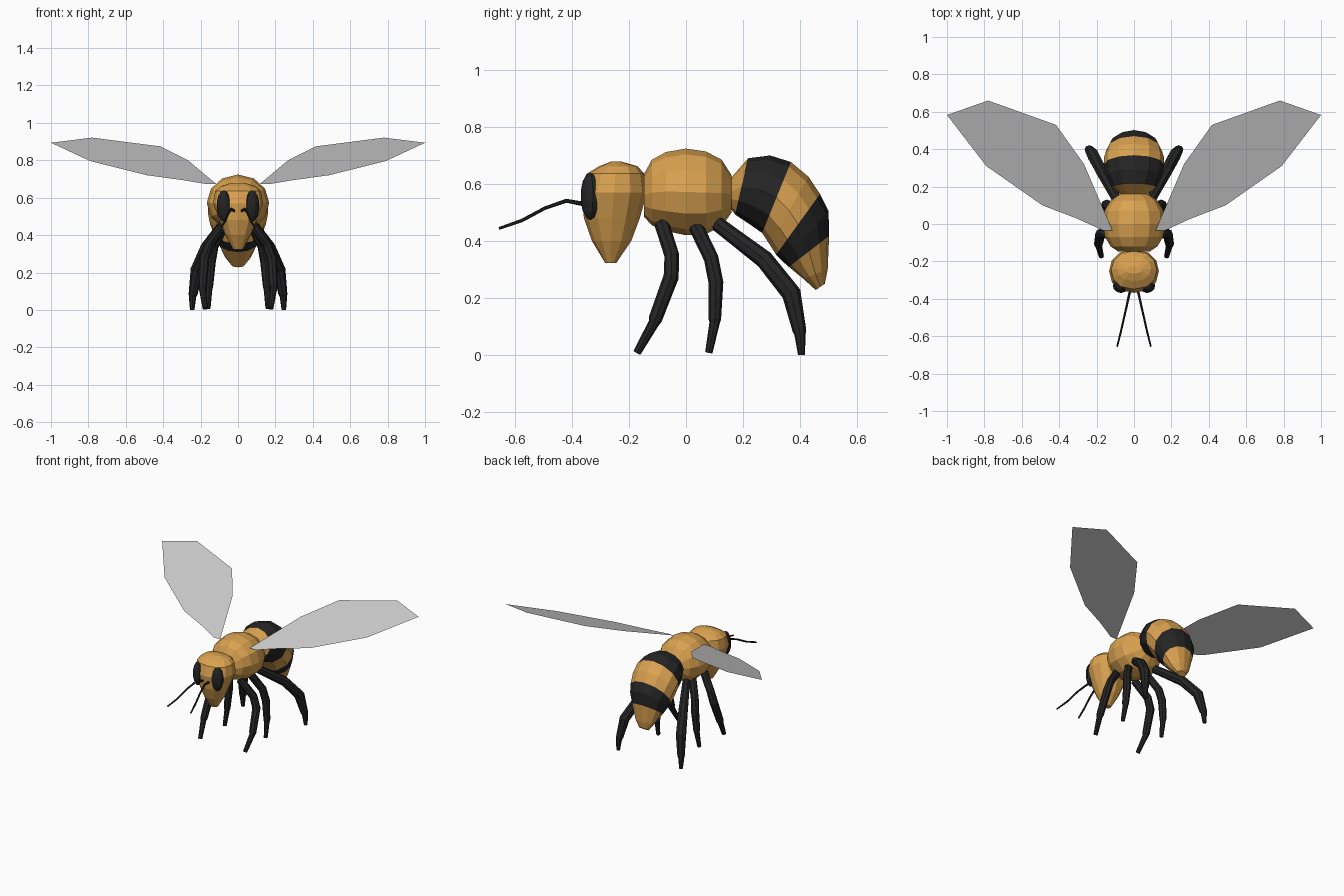
import bpy, bmesh
from math import cos, sin, pi, copysign
from mathutils import Vector, Matrix


def material(name, rgb):
    m = bpy.data.materials.new(name)
    m.diffuse_color = (*rgb, 1)
    return m


GOLD = material("gold", (0.70, 0.36, 0.08))
BLACK = material("black", (0.018, 0.018, 0.018))


def add_object(name, bm, mats=()):
    bmesh.ops.recalc_face_normals(bm, faces=bm.faces)
    me = bpy.data.meshes.new(name)
    bm.to_mesh(me)
    bm.free()
    for m in mats:
        me.materials.append(m)
    ob = bpy.data.objects.new(name, me)
    bpy.context.collection.objects.link(ob)
    return ob


def loft(name, rings, mats, bands=None):
    """Skin a list of rings (lists of points) and cap both ends."""
    bm = bmesh.new()
    loops = [[bm.verts.new(p) for p in r] for r in rings]
    n = len(loops[0])
    for k, (a, b) in enumerate(zip(loops, loops[1:])):
        for i in range(n):
            j = (i + 1) % n
            f = bm.faces.new((a[i], a[j], b[j], b[i]))
            f.material_index = bands[k] if bands else 0
    bm.faces.new(loops[0])
    bm.faces.new(loops[-1])
    return add_object(name, bm, mats)


def oval(a, b, w, n=12, power=1.0):
    """Ring whose ends in the yz plane are a and b, with half width w."""
    a, b = Vector((0, *a)), Vector((0, *b))
    c, v = (a + b) / 2, (a - b) / 2
    out = []
    for i in range(n):
        t = 2 * pi * i / n
        s, k = sin(t), cos(t)
        s = copysign(abs(s) ** power, s)
        out.append(c + v * k + Vector((w * s, 0, 0)))
    return out


def tube(name, pts, radii, mat, n=8):
    pts = [Vector(p) for p in pts]
    rings = []
    for i, p in enumerate(pts):
        d = (pts[min(i + 1, len(pts) - 1)] - pts[max(i - 1, 0)]).normalized()
        u = d.cross(Vector((1, 0, 0))).normalized()
        v = d.cross(u)
        rings.append([p + radii[i] * (u * cos(2 * pi * k / n) + v * sin(2 * pi * k / n))
                      for k in range(n)])
    return loft(name, rings, [mat])


# Thorax: rings along y (y, top z, bottom z, half width)
thorax = [(-0.147, 0.635, 0.485, 0.085), (-0.12, 0.685, 0.455, 0.125),
          (-0.07, 0.712, 0.435, 0.155), (0.0, 0.724, 0.42, 0.167),
          (0.07, 0.714, 0.425, 0.158), (0.125, 0.685, 0.45, 0.125),
          (0.16, 0.63, 0.50, 0.075)]
loft("thorax", [oval((y, t), (y, b), w) for y, t, b, w in thorax], [GOLD])

# Head: rings stacked along z (z, front y, back y, half width)
head = [(0.322, -0.283, -0.245, 0.025), (0.40, -0.33, -0.192, 0.068),
        (0.48, -0.358, -0.162, 0.10), (0.57, -0.368, -0.137, 0.133),
        (0.636, -0.348, -0.146, 0.122), (0.662, -0.305, -0.17, 0.092),
        (0.678, -0.265, -0.225, 0.04)]
loft("head", [oval((f, z), (b, z), w, power=0.8) for z, f, b, w in head], [GOLD])

# Striped abdomen: rings given by upper and lower ends in yz, and half width
abdomen = [((0.148, 0.61), (0.148, 0.526), 0.055), ((0.218, 0.69), (0.172, 0.493), 0.118),
           ((0.295, 0.70), (0.217, 0.463), 0.15), ((0.368, 0.677), (0.267, 0.428), 0.161),
           ((0.43, 0.625), (0.292, 0.39), 0.159), ((0.47, 0.565), (0.316, 0.352), 0.149),
           ((0.50, 0.505), (0.337, 0.33), 0.132), ((0.502, 0.418), (0.361, 0.309), 0.108),
           ((0.497, 0.30), (0.412, 0.267), 0.07), ((0.487, 0.25), (0.455, 0.228), 0.035)]
loft("abdomen", [oval(*r) for r in abdomen], [GOLD, BLACK], [0, 1, 1, 0, 0, 1, 1, 0, 0])

# Leg paths: (x, y, z, radius) from hip to foot
legs = {
    "front": [(0.075, -0.085, 0.46, 0.026), (0.155, -0.05, 0.35, 0.026), (0.18, -0.052, 0.275, 0.027),
              (0.19, -0.108, 0.125, 0.024), (0.19, -0.113, 0.112, 0.019), (0.175, -0.172, 0.008, 0.014)],
    "middle": [(0.07, 0.03, 0.46, 0.026), (0.13, 0.088, 0.34, 0.026), (0.145, 0.105, 0.255, 0.026),
               (0.155, 0.101, 0.125, 0.022), (0.155, 0.10, 0.112, 0.018), (0.16, 0.08, 0.008, 0.013)],
    "rear": [(0.08, 0.11, 0.46, 0.026), (0.17, 0.275, 0.335, 0.032), (0.22, 0.37, 0.215, 0.034),
             (0.24, 0.398, 0.085, 0.024), (0.243, 0.40, 0.073, 0.02), (0.245, 0.405, 0.0, 0.012)],
}

# Wing outline seen from above; all points lie on one tilted plane
wing = [(0.115, -0.035), (0.267, 0.32), (0.417, 0.53), (0.78, 0.66),
        (1.0, 0.583), (0.79, 0.31), (0.49, 0.10), (0.30, 0.027), (0.165, -0.035)]

antenna = [(0.022, -0.36, 0.53), (0.035, -0.42, 0.541), (0.052, -0.495, 0.515),
           (0.07, -0.575, 0.472), (0.09, -0.655, 0.444)]

for side, s in (("left", 1), ("right", -1)):
    for name, path in legs.items():
        tube(f"{name}_leg_{side}", [(s * x, y, z) for x, y, z, r in path],
             [p[3] for p in path], BLACK)

    tube(f"antenna_{side}", [(s * x, y, z) for x, y, z in antenna],
         [0.008, 0.007, 0.006, 0.006, 0.005], BLACK, 6)

    # Compound eye
    bm = bmesh.new()
    bmesh.ops.create_uvsphere(bm, u_segments=10, v_segments=7, radius=1)
    bm.transform(Matrix.Translation((s * 0.076, -0.336, 0.557))
                 @ Matrix.Rotation(s * 0.5, 4, 'Z')
                 @ Matrix.Diagonal((0.04, 0.032, 0.083, 1)))
    add_object(f"eye_{side}", bm, [BLACK])

    # Wing sheet
    bm = bmesh.new()
    bm.faces.new([bm.verts.new((s * x, y, 0.685 + 0.358 * y)) for x, y in wing])
    add_object(f"wing_{side}", bm)
